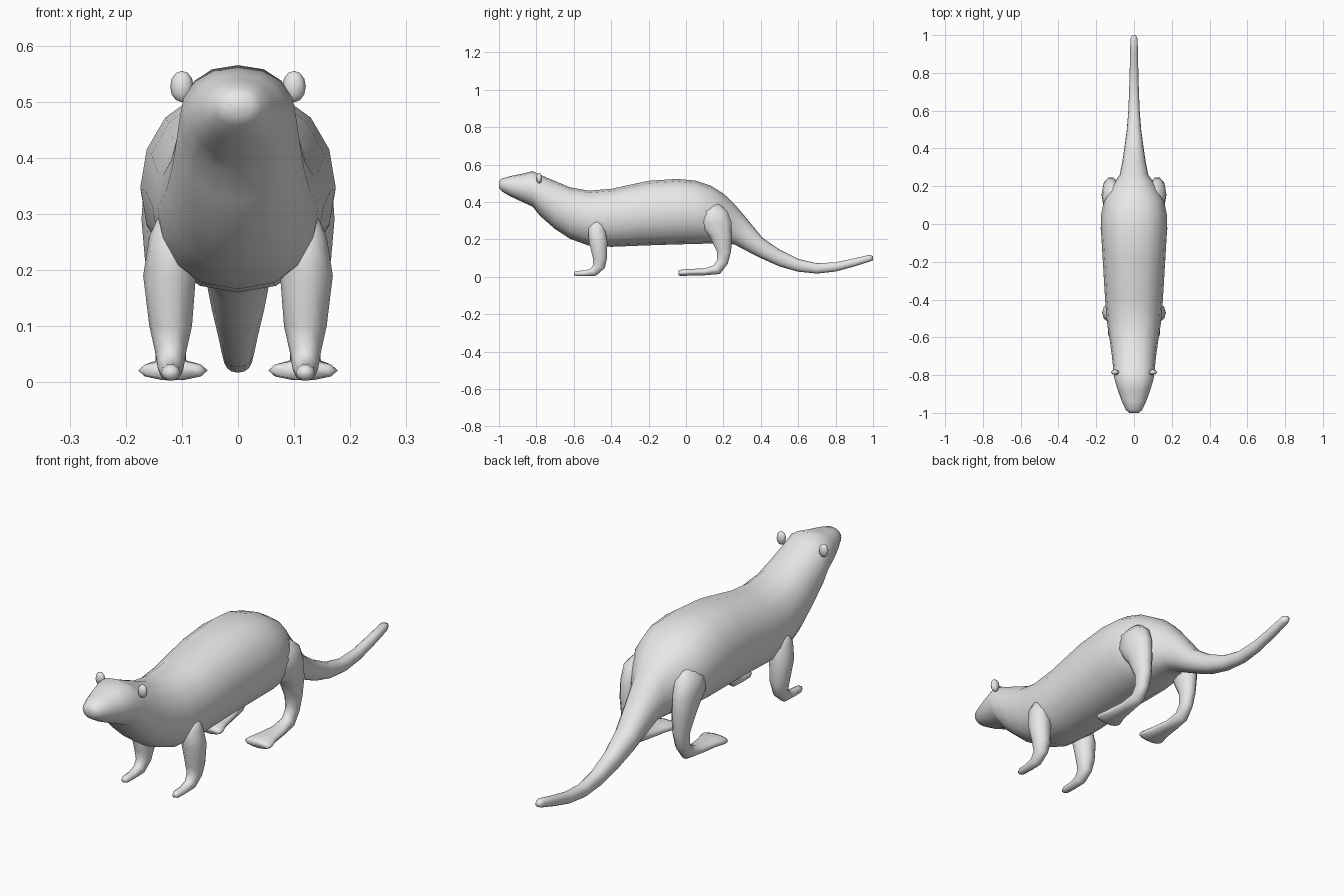
import bpy, bmesh, math
from mathutils import Vector

fur = bpy.data.materials.new("grey_fur")
fur.diffuse_color = (0.8, 0.8, 0.8, 1)


def finish(name, bm):
    bmesh.ops.recalc_face_normals(bm, faces=bm.faces)
    mesh = bpy.data.meshes.new(name)
    bm.to_mesh(mesh)
    bm.free()
    mesh.materials.append(fur)
    mesh.polygons.foreach_set("use_smooth", [True] * len(mesh.polygons))
    obj = bpy.data.objects.new(name, mesh)
    bpy.context.collection.objects.link(obj)
    return obj


def loft(name, sections, sides, power=1.0):
    """Skin rings given as (x, y, z, half width, half depth, tilt in degrees)."""
    bm = bmesh.new()
    rings = []
    for x, y, z, rx, rv, tilt in sections:
        a = math.radians(tilt)
        v = Vector((0, math.cos(a), math.sin(a)))
        ring = []
        for i in range(sides):
            t = 2 * math.pi * i / sides
            c, s = math.cos(t), math.sin(t)
            c = math.copysign(abs(c) ** power, c) if abs(c) > 1e-6 else 0
            ring.append(bm.verts.new(Vector((x, y, z)) + Vector((rx * c, 0, 0)) + v * rv * s))
        rings.append(ring)
    for r, q in zip(rings, rings[1:]):
        for i in range(sides):
            j = (i + 1) % sides
            bm.faces.new((r[i], r[j], q[j], q[i]))
    bm.faces.new(rings[0])
    bm.faces.new(rings[-1])
    return finish(name, bm)


def blob(name, centre, radii, u, v):
    bm = bmesh.new()
    bmesh.ops.create_uvsphere(bm, u_segments=u, v_segments=v, radius=1)
    bmesh.ops.scale(bm, vec=radii, verts=bm.verts)
    bmesh.ops.translate(bm, vec=centre, verts=bm.verts)
    return finish(name, bm)


# Head, trunk and tail: y, top, bottom, half width
profile = [
    (-1.00, .510, .475, .025), (-.985, .525, .457, .043), (-.94, .538, .430, .064),
    (-.88, .550, .402, .086), (-.82, .565, .375, .104), (-.78, .545, .325, .109),
    (-.70, .512, .255, .117), (-.62, .478, .203, .128), (-.52, .460, .166, .143),
    (-.40, .470, .160, .153), (-.20, .513, .168, .165), (-.05, .523, .173, .174),
    (.05, .514, .175, .174), (.13, .488, .178, .158), (.20, .445, .182, .120),
    (.26, .388, .172, .076), (.33, .305, .135, .062), (.41, .208, .095, .050),
    (.50, .145, .055, .038), (.60, .095, .027, .030), (.70, .072, .017, .026),
    (.80, .077, .028, .023), (.90, .098, .055, .021), (.98, .117, .080, .019),
    (1.00, .110, .088, .010)]
loft("body", [(0, y, (t + b) / 2, w, (t - b) / 2, 90) for y, t, b, w in profile], 16, .85)

for side, s in (("left", 1), ("right", -1)):
    # Front leg and paw
    front = [(.118, -.475, .30, .022, .025, 0), (.122, -.478, .26, .036, .046, 0),
             (.122, -.47, .19, .047, .052, 0), (.120, -.46, .10, .038, .040, 0),
             (.120, -.465, .055, .028, .034, -15), (.120, -.495, .025, .023, .025, -55),
             (.120, -.54, .018, .019, .016, -90), (.120, -.585, .017, .017, .015, -90),
             (.120, -.60, .017, .010, .009, -90)]
    # Hind leg with a long flat foot that widens toward the toes
    hind = [(.100, .14, .39, .030, .040, 0), (.118, .145, .35, .050, .080, 0),
            (.122, .155, .29, .050, .093, 0), (.122, .185, .22, .044, .064, 0),
            (.120, .203, .135, .032, .040, 0), (.120, .195, .08, .027, .032, -20),
            (.120, .165, .038, .027, .030, -55), (.120, .10, .026, .034, .019, -90),
            (.118, .02, .024, .048, .019, -90), (.116, -.025, .021, .062, .018, -90),
            (.116, -.04, .020, .054, .014, -90)]
    for part, path in (("front_leg", front), ("hind_leg", hind)):
        loft(f"{side}_{part}", [(s * p[0], *p[1:]) for p in path], 10)
    # Small round ear and nostril
    blob(f"{side}_ear", (s * .100, -.785, .527), (.021, .015, .028), 8, 6)
    blob(f"{side}_nostril", (s * .015, -.994, .495), (.005, .007, .005), 8, 6)
